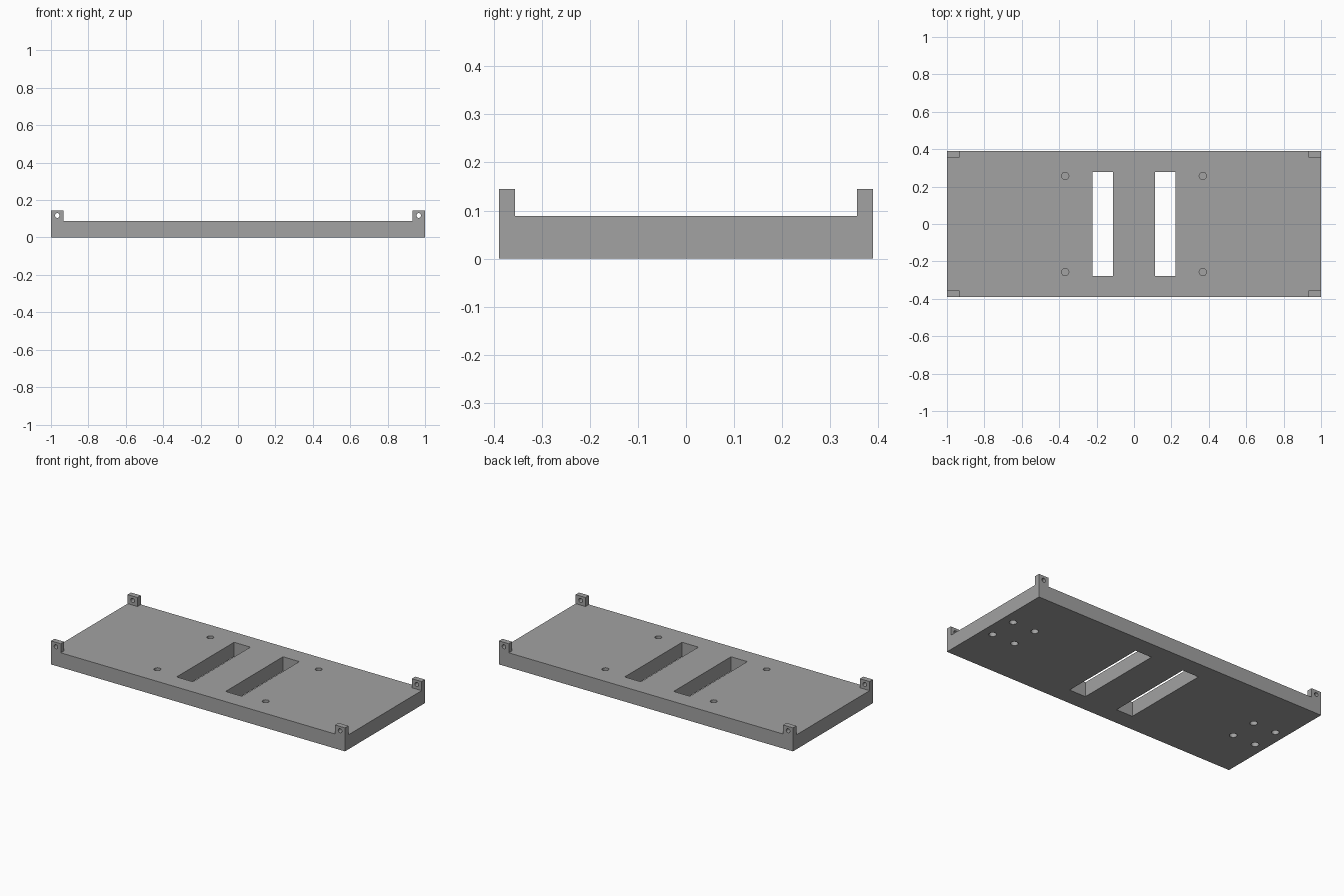
import bpy, bmesh, math
from mathutils import Matrix

default = bpy.data.objects.get("Cube")
if default:
    bpy.data.objects.remove(default, do_unlink=True)

LENGTH, DEPTH, THICK = 2.0, 0.778, 0.089
TAB_W, TAB_D, TAB_TOP = 0.067, 0.033, 0.1445
SIGNS = [(sx, sy) for sx in (-1, 1) for sy in (-1, 1)]

grey = bpy.data.materials.new("plain_grey")
grey.use_nodes = True
colour = (0.36, 0.36, 0.36, 1)
grey.diffuse_color = colour
grey.node_tree.nodes["Principled BSDF"].inputs["Base Color"].default_value = colour


def add_box(bm, centre, size):
    bmesh.ops.create_cube(bm, size=1, matrix=Matrix.Translation(centre) @ Matrix.Diagonal((*size, 1)))


def add_cylinder(bm, centre, radius, length, along_y=False):
    turn = Matrix.Rotation(math.pi / 2, 4, 'X') if along_y else Matrix.Identity(4)
    bmesh.ops.create_cone(bm, cap_ends=True, segments=32, radius1=radius, radius2=radius,
                          depth=length, matrix=Matrix.Translation(centre) @ turn)


def make_object(name, bm):
    mesh = bpy.data.meshes.new(name)
    bm.to_mesh(mesh)
    bm.free()
    obj = bpy.data.objects.new(name, mesh)
    bpy.context.collection.objects.link(obj)
    mesh.materials.append(grey)
    return obj


def cut(obj, cutter_bm):
    """Subtract the cutter from the object, then discard it."""
    cutter = make_object("cutter", cutter_bm)
    cutter.hide_render = True
    mod = obj.modifiers.new("holes", 'BOOLEAN')
    mod.operation, mod.solver, mod.object = 'DIFFERENCE', 'EXACT', cutter
    bpy.ops.object.select_all(action='DESELECT')
    bpy.context.view_layer.objects.active = obj
    obj.select_set(True)
    bpy.ops.object.modifier_apply(modifier=mod.name)
    bpy.data.objects.remove(cutter, do_unlink=True)
    bpy.ops.object.shade_smooth_by_angle(angle=math.radians(30))


# Base plate
bm = bmesh.new()
add_box(bm, (0, 0, THICK / 2), (LENGTH, DEPTH, THICK))
base_plate = make_object("base_plate", bm)

# Slots, blind holes in the top, and clusters of blind holes underneath
bm = bmesh.new()
for sx in (-1, 1):
    add_box(bm, (sx * 0.1665, 0, THICK / 2), (0.111, 0.558, 0.3))
    for dx, dy in SIGNS:
        add_cylinder(bm, (sx * 0.853 + dx * 0.077, dy * 0.086, 0), 0.021, 0.11)
for sx, sy in SIGNS:
    add_cylinder(bm, (sx * 0.368, sy * 0.257, THICK), 0.0194, 0.11)
cut(base_plate, bm)

# Corner tabs, each with a hole from front to back
for sx, sy in SIGNS:
    x, y = sx * (LENGTH - TAB_W) / 2, sy * (DEPTH - TAB_D) / 2
    bm = bmesh.new()
    add_box(bm, (x, y, (THICK + TAB_TOP) / 2), (TAB_W, TAB_D, TAB_TOP - THICK))
    name = ("front" if sy < 0 else "back") + ("_left" if sx > 0 else "_right") + "_tab"
    tab = make_object(name, bm)
    bm = bmesh.new()
    add_cylinder(bm, (x, y, 0.1175), 0.0125, 0.1, along_y=True)
    cut(tab, bm)
